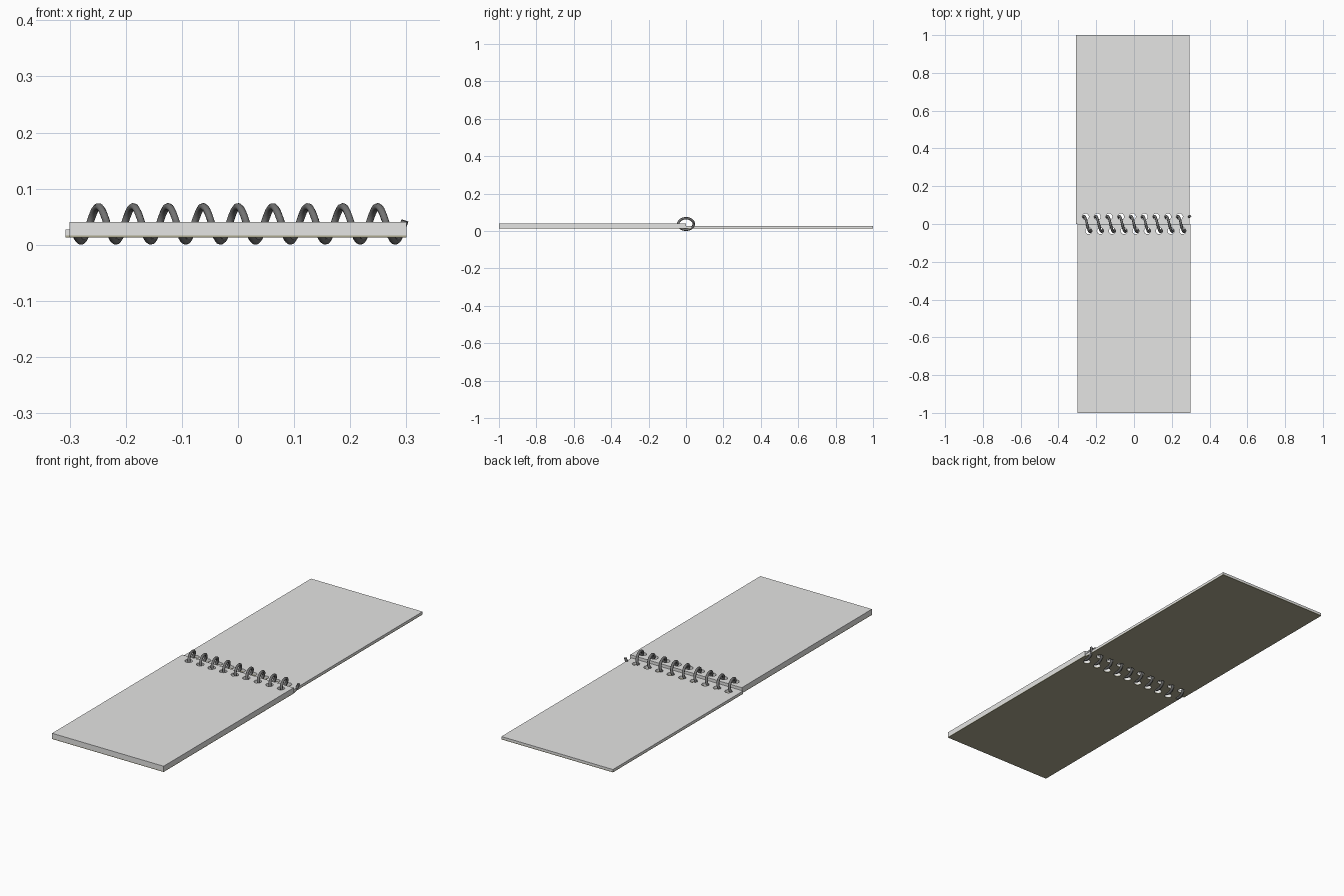
import bpy
import bmesh
import math
from mathutils import Matrix

cube = bpy.data.objects.get("Cube")
if cube:
    bpy.data.objects.remove(cube, do_unlink=True)

PITCH = 0.0622
COIL_Z = 0.0372


def make_material(name, color, roughness=0.7):
    mat = bpy.data.materials.new(name)
    mat.use_nodes = True
    mat.diffuse_color = color
    bsdf = mat.node_tree.nodes["Principled BSDF"]
    bsdf.inputs["Base Color"].default_value = color
    bsdf.inputs["Roughness"].default_value = roughness
    return mat


paper = make_material("paper white", (0.78, 0.78, 0.77, 1))
card = make_material("card tan", (0.42, 0.40, 0.28, 1))
wire = make_material("wire grey", (0.17, 0.17, 0.17, 1), 0.4)


def add_mesh(name, bm, mat):
    mesh = bpy.data.meshes.new(name)
    bm.to_mesh(mesh)
    bm.free()
    obj = bpy.data.objects.new(name, mesh)
    bpy.context.collection.objects.link(obj)
    mesh.materials.append(mat)
    return obj


def slab(name, x, y, z, mat):
    """Box spanning the given (low, high) ranges."""
    bm = bmesh.new()
    size = [b - a for a, b in (x, y, z)]
    mid = [(a + b) / 2 for a, b in (x, y, z)]
    bmesh.ops.create_cube(bm, size=1, matrix=Matrix.Translation(mid) @ Matrix.Diagonal((*size, 1)))
    return add_mesh(name, bm, mat)


def hole_cutter(name, first_x, y, mat):
    """Row of nine round punches."""
    bm = bmesh.new()
    for i in range(9):
        bmesh.ops.create_cone(
            bm, cap_ends=True, segments=20, radius1=0.017, radius2=0.017, depth=0.2,
            matrix=Matrix.Translation((first_x + i * PITCH, y, 0.02)))
    return add_mesh(name, bm, mat)


def punch(obj, cutter):
    mod = obj.modifiers.new("holes", 'BOOLEAN')
    mod.operation = 'DIFFERENCE'
    mod.solver = 'EXACT'
    mod.object = cutter
    bpy.ops.object.select_all(action='DESELECT')
    bpy.context.view_layer.objects.active = obj
    obj.select_set(True)
    bpy.ops.object.modifier_apply(modifier=mod.name)


# Two halves of the open pad: a stack of sheets on a thin card cover
halves = (
    ("front", (-0.30, 0.30), (-1, 0), 0.041, -0.240, -0.037),
    ("back", (-0.307, 0.293), (0, 1), 0.027, -0.256, 0.039),
)
for side, x, y, top, hole_x, hole_y in halves:
    cutter = hole_cutter(side + "_punch", hole_x, hole_y, paper)
    cutter.hide_render = True
    punch(slab(side + "_pages", x, y, (0.0165, top), paper), cutter)
    punch(slab(side + "_cover", x, y, (0.013, 0.0165), card), cutter)
    bpy.data.objects.remove(cutter, do_unlink=True)

# Spiral wire binding: a slightly flattened helix along x
STEPS = 28
start, end = -4.73, 4.78
count = round((end - start) * STEPS)
curve = bpy.data.curves.new("spiral_binding", 'CURVE')
curve.dimensions = '3D'
curve.bevel_depth = 0.0065
curve.bevel_resolution = 2
curve.use_fill_caps = True
spline = curve.splines.new('POLY')
spline.points.add(count)
for i, point in enumerate(spline.points):
    turn = start + (end - start) * i / count
    a = turn * math.tau
    point.co = (turn * PITCH, -0.0415 * math.sin(a), COIL_Z + 0.0307 * math.cos(a), 1)
coil = bpy.data.objects.new("spiral_binding", curve)
bpy.context.collection.objects.link(coil)
curve.materials.append(wire)
bpy.ops.object.select_all(action='DESELECT')
bpy.context.view_layer.objects.active = coil
coil.select_set(True)
bpy.ops.object.convert(target='MESH')
bpy.ops.object.shade_smooth_by_angle(angle=math.radians(50))
